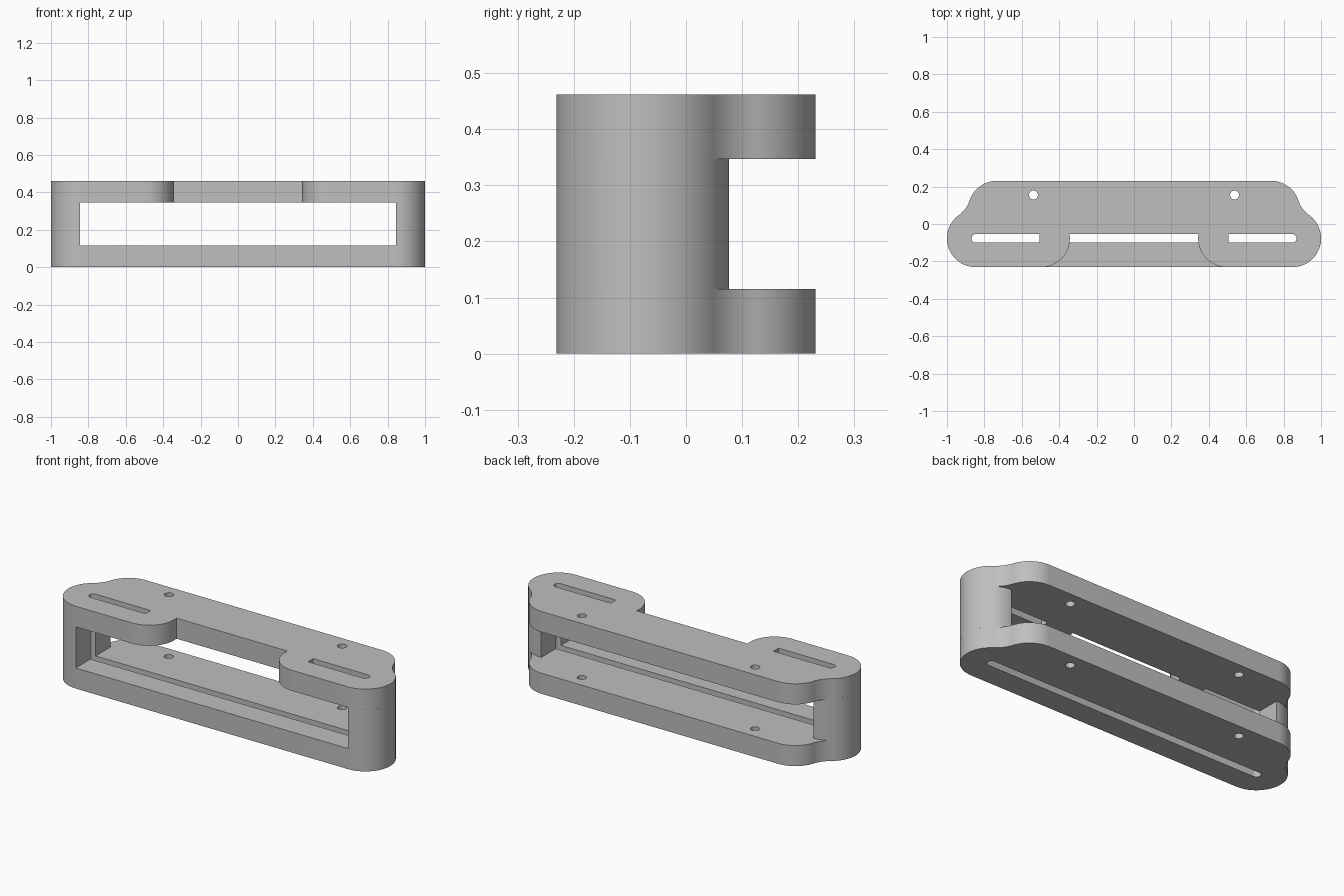
import bpy
from math import sin, cos, asin, atan2, degrees, radians

cube = bpy.data.objects.get("Cube")
if cube:
    bpy.data.objects.remove(cube, do_unlink=True)

HEIGHT = 0.462
PLATE = 0.1155          # plate thickness
R = 0.154               # radius of all outer curves
SLOT = 0.023            # slot half width
END_X, AXIS_Y = 0.846, -0.077
BACK_X, BACK_Y = 0.733, 0.077
LUG_X = 0.497

grey = bpy.data.materials.new("grey")
grey.use_nodes = True
colour = (0.52, 0.52, 0.52, 1)
grey.diffuse_color = colour
grey.node_tree.nodes["Principled BSDF"].inputs["Base Color"].default_value = colour


def arc(cx, cy, r, start, end, steps=24):
    angles = [radians(start + (end - start) * i / steps) for i in range(steps + 1)]
    return [(cx + r * cos(a), cy + r * sin(a)) for a in angles]


def mirrored(points):
    return [(-x, y) for x, y in reversed(points)]


def slab(name, loops, bottom, top):
    """Extrude a flat outline with holes between two heights."""
    curve = bpy.data.curves.new(name, 'CURVE')
    curve.dimensions = '2D'
    curve.fill_mode = 'BOTH'
    curve.extrude = (top - bottom) / 2
    for loop in loops:
        spline = curve.splines.new('POLY')
        spline.points.add(len(loop) - 1)
        for point, (x, y) in zip(spline.points, loop):
            point.co = (x, y, 0, 1)
        spline.use_cyclic_u = True
    obj = bpy.data.objects.new(name, curve)
    bpy.context.collection.objects.link(obj)
    obj.location.z = (bottom + top) / 2
    bpy.ops.object.select_all(action='DESELECT')
    obj.select_set(True)
    bpy.context.view_layer.objects.active = obj
    bpy.ops.object.convert(target='MESH')
    obj = bpy.context.object
    obj.data.materials.clear()
    obj.data.materials.append(grey)
    bpy.ops.object.shade_smooth_by_angle(angle=radians(30))
    return obj


# Outer side: round end, concave blend, round back corner
dx, dy = BACK_X - END_X, BACK_Y - AXIS_Y
dist = (dx * dx + dy * dy) ** 0.5
reach = (4 * R * R - dist * dist / 4) ** 0.5
blend_x = (END_X + BACK_X) / 2 + reach * dy / dist
blend_y = (AXIS_Y + BACK_Y) / 2 - reach * dx / dist
low = degrees(atan2(blend_y - AXIS_Y, blend_x - END_X))
high = degrees(atan2(blend_y - BACK_Y, blend_x - BACK_X))
side = (arc(END_X, AXIS_Y, R, -90, low)
        + arc(blend_x, blend_y, R, low + 180, high + 180, 12)[1:]
        + arc(BACK_X, BACK_Y, R, high, 90)[1:])

# Openings
hole = arc(0.538, 0.155, 0.024, 0, 345, 23)
holes = [hole, mirrored(hole)]
slot_end = arc(END_X, AXIS_Y, SLOT, -90, 90, 12)
short_slot = slot_end + [(0.505, AXIS_Y + SLOT), (0.505, AXIS_Y - SLOT)]

# Bottom plate with one long slot
slab("bottom_plate", [side + mirrored(side), slot_end + mirrored(slot_end)] + holes, 0, PLATE)

# Top plate with two rounded lugs either side of the front notch
notch = degrees(asin(SLOT / R))
lug_side = arc(LUG_X, AXIS_Y, R, 180 - notch, 270) + side
slab("top_plate", [lug_side + mirrored(lug_side), short_slot, mirrored(short_slot)] + holes,
     HEIGHT - PLATE, HEIGHT)

# Half-round end posts, grooved by the slot ends
post = arc(END_X, AXIS_Y, R, -90, 90, 40) + list(reversed(slot_end))
slab("left_post", [post], PLATE, HEIGHT - PLATE)
slab("right_post", [mirrored(post)], PLATE, HEIGHT - PLATE)
